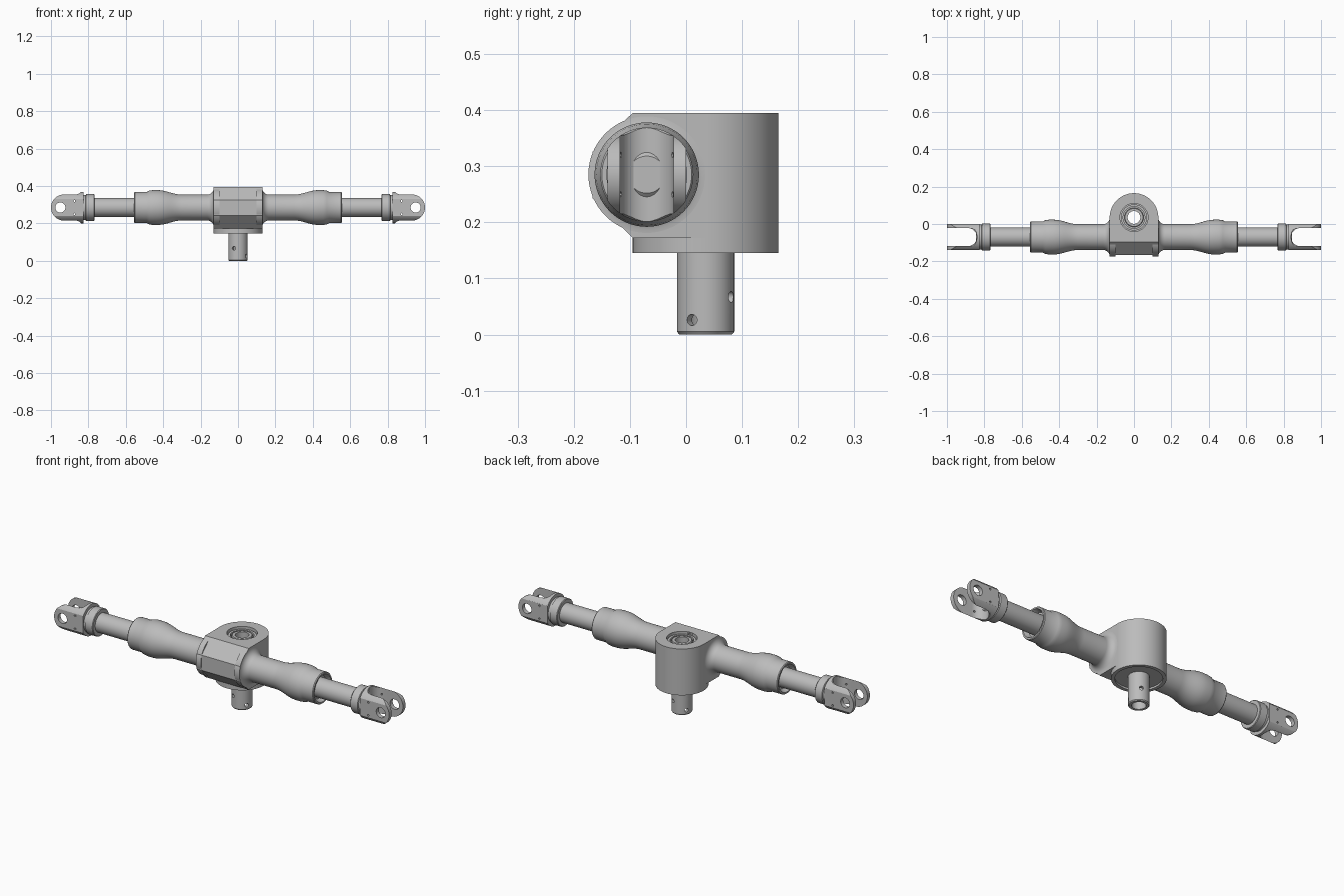
import bpy, bmesh
from math import sin, cos, pi, radians
from mathutils import Vector

cube = bpy.data.objects.get("Cube")
if cube:
    bpy.data.objects.remove(cube, do_unlink=True)

STEEL = bpy.data.materials.new("grey steel")
STEEL.use_nodes = True
GREY = (0.5, 0.5, 0.5, 1)
STEEL.diffuse_color = GREY
STEEL.node_tree.nodes["Principled BSDF"].inputs["Base Color"].default_value = GREY

AY, AZ = -0.07, 0.285      # rack axis
PY = 0.035                 # pinion axis
SEG = 64


def make(name, bm):
    bmesh.ops.remove_doubles(bm, verts=bm.verts, dist=1e-5)
    bmesh.ops.recalc_face_normals(bm, faces=bm.faces)
    me = bpy.data.meshes.new(name)
    bm.to_mesh(me)
    bm.free()
    me.materials.append(STEEL)
    ob = bpy.data.objects.new(name, me)
    bpy.context.collection.objects.link(ob)
    return ob


def lathe(name, profile, place, seg=SEG):
    """Spin a closed (radius, distance) loop about an axis."""
    bm = bmesh.new()
    rings = [[bm.verts.new(place(r * cos(2 * pi * i / seg), r * sin(2 * pi * i / seg), t))
              for i in range(seg)] for r, t in profile]
    for a, b in zip(rings, rings[1:] + rings[:1]):
        for i in range(seg):
            j = (i + 1) % seg
            bm.faces.new((a[i], a[j], b[j], b[i]))
    return make(name, bm)


def rod(name, r, t0, t1, place, seg=SEG):
    return lathe(name, [(0, t0), (r, t0), (r, t1), (0, t1)], place, seg)


def prism(name, outline, place, w0, w1):
    bm = bmesh.new()
    a, b = ([bm.verts.new(place(u, v, w)) for u, v in outline] for w in (w0, w1))
    bm.faces.new(a)
    bm.faces.new(b)
    for i in range(len(a)):
        j = (i + 1) % len(a)
        bm.faces.new((a[i], a[j], b[j], b[i]))
    return make(name, bm)


def arc(cx, cy, r, a0, a1, n=16):
    steps = [radians(a0 + (a1 - a0) * i / n) for i in range(n + 1)]
    return [(cx + r * cos(a), cy + r * sin(a)) for a in steps]


def boolean(ob, other, op="DIFFERENCE"):
    mod = ob.modifiers.new("cut", "BOOLEAN")
    mod.operation, mod.object, mod.solver = op, other, "EXACT"
    bpy.context.view_layer.objects.active = ob
    bpy.ops.object.modifier_apply(modifier=mod.name)
    bpy.data.objects.remove(other, do_unlink=True)


def pinion(u, v, t):
    return Vector((u, PY + v, t))


def along_x(side):
    return lambda u, v, t: Vector((side * t, AY + u, AZ + v))


# Gear housing: chamfered block joined to an upright round barrel
block = [(-0.095, 0.395), (-0.167, 0.325), (-0.167, 0.243), (-0.095, 0.172),
         (PY, 0.172), (PY, 0.395)]
housing = prism("gear_housing", block, lambda u, v, w: Vector((w, u, v)), -0.13, 0.13)
boolean(housing, rod("barrel", 0.13, 0.145, 0.395, pinion, 96), "UNION")
boolean(housing, rod("top_recess", 0.075, 0.365, 0.45, pinion))
boolean(housing, rod("bottom_recess", 0.112, 0.1, 0.155, pinion))
boolean(housing, rod("shaft_bore", 0.048, 0.1, 0.45, pinion))

# Hollow pinion shaft with two cross holes
shaft = lathe("pinion_shaft", [(0.034, 0), (0.047, 0), (0.051, 0.005), (0.051, 0.38),
                               (0.048, 0.384), (0.034, 0.384)], pinion)
for angle, z in ((-29, 0.026), (64, 0.067)):
    d = Vector((cos(radians(angle)), sin(radians(angle)), 0))
    n = Vector((-d.y, d.x, 0))
    hole = rod("cross_hole", 0.01, -0.1, 0.1,
               lambda u, v, t: Vector((0, PY, z)) + d * t + n * u + Vector((0, 0, v)), 24)
    boolean(shaft, hole)

# Bearing ring around the shaft in the top recess
lathe("bearing_ring", [(0.058, 0.36), (0.07, 0.36), (0.07, 0.383), (0.058, 0.383)], pinion)

for side, word in ((1, "left"), (-1, "right")):
    place = along_x(side)

    # Tube: fillet at the housing, swelling to a bulge, stepped open end
    swell = [(0.081 - 0.012 * cos(pi * i / 12), 0.30 + 0.13 * i / 12) for i in range(13)]
    fillet = [(0.104 - r, x) for r, x in arc(0, 0.165, 0.035, 270, 360, 8)]
    tube = [(0, 0.1), (0.104, 0.1)] + fillet + swell + [
        (0.093, 0.455), (0.09, 0.475), (0.083, 0.488), (0.083, 0.552),
        (0.08, 0.556), (0.072, 0.556), (0.062, 0.53), (0, 0.53)]
    lathe(word + "_tube", tube, place)

    # Rack rod with chamfered tip showing in the clevis slot
    lathe(word + "_rack_rod", [(0, 0.5), (0.051, 0.5), (0.051, 0.79), (0.042, 0.79),
                               (0.042, 0.838), (0.033, 0.846), (0, 0.846)], place)

    # Lock collar
    lathe(word + "_lock_collar", [(0, 0.768), (0.069, 0.768), (0.072, 0.771), (0.072, 0.812),
                                  (0.066, 0.815), (0.066, 0.83), (0, 0.83)], place)

    # Clevis: round bar trimmed to a rounded tongue, then slotted and drilled
    clevis = rod(word + "_clevis", 0.084, 0.826, 1.02, place)
    flare = arc(0.868, 0.106, 0.036, 180, 270, 8)
    upper = [(0.82, 0.106)] + flare
    tongue = upper + arc(0.93, 0, 0.07, 90, -90, 24) + [(x, -z) for x, z in reversed(upper)]
    sideways = lambda u, v, w: Vector((side * u, AY + w, AZ + v))
    boolean(clevis, prism("tongue", tongue, sideways, -0.07, 0.07), "INTERSECT")
    slot = [(1.05, 0.048)] + arc(0.888, 0, 0.048, 90, 270, 24) + [(1.05, -0.048)]
    flat = lambda u, v, w: Vector((side * u, AY + v, AZ + w))
    boolean(clevis, prism("slot", slot, flat, -0.12, 0.12))
    drills = [(0.95, 0, 0.027, 32), (0.875, 0.035, 0.005, 12), (0.875, -0.035, 0.005, 12)]
    for x, z, r, seg in drills:
        drill = rod("drill", r, -0.12, 0.12,
                    lambda u, v, t: Vector((side * (x + u), AY + t, AZ + z + v)), seg)
        boolean(clevis, drill)
    # Stretch the trimmed tongue tip out to the full length
    tip = max(abs(v.co.x) for v in clevis.data.vertices)
    for v in clevis.data.vertices:
        if abs(v.co.x) > 0.99:
            v.co.x *= 1 / tip

# Smooth round surfaces, keep machined edges crisp
bpy.ops.object.select_all(action="DESELECT")
for ob in bpy.context.scene.objects:
    if ob.type == "MESH" and STEEL.name in ob.data.materials:
        ob.select_set(True)
        bpy.context.view_layer.objects.active = ob
bpy.ops.object.shade_smooth_by_angle(angle=radians(30))
